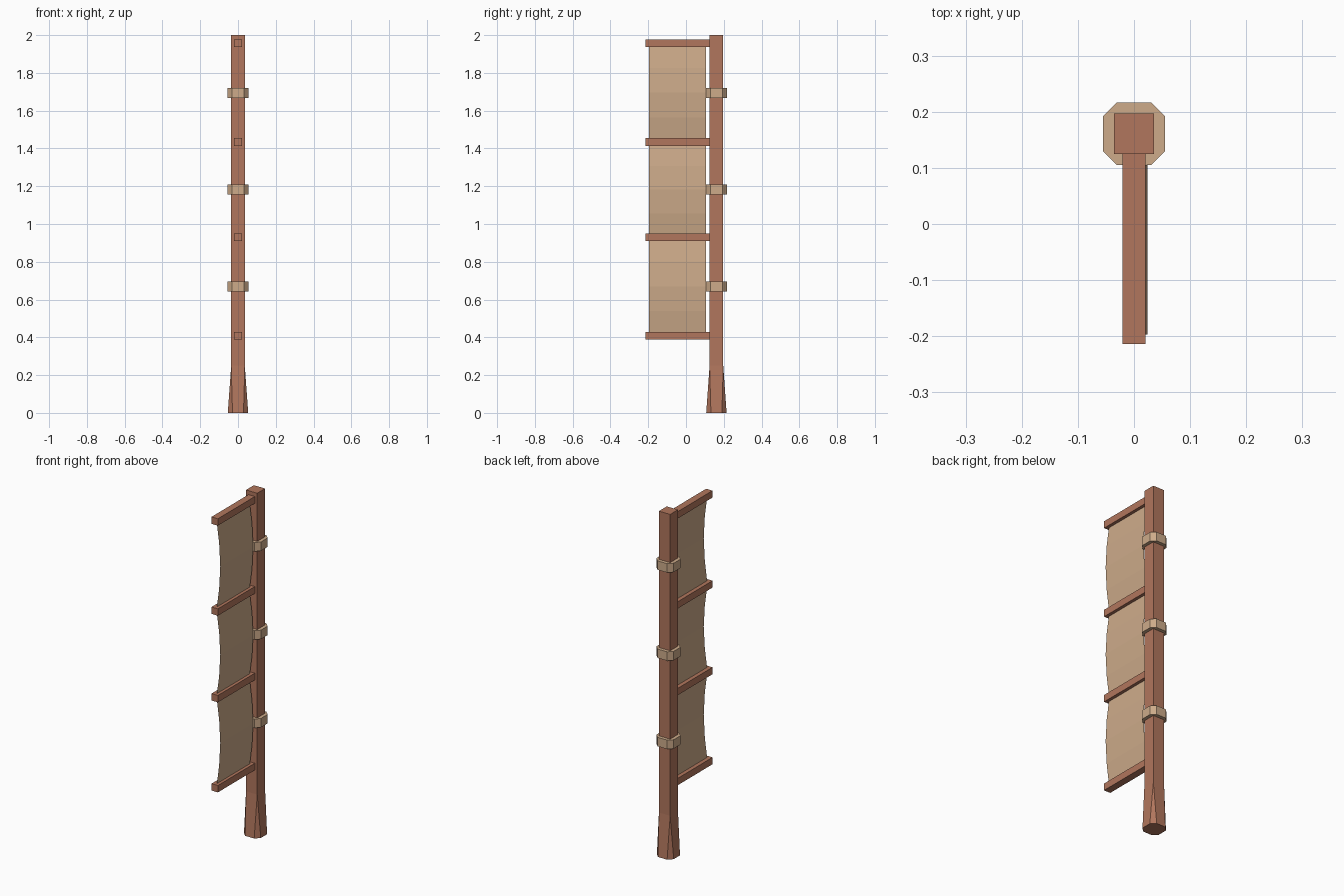
import bpy, bmesh, math

if "Cube" in bpy.data.objects:
    bpy.data.objects.remove(bpy.data.objects["Cube"])

POST_Y = 0.161


def material(name, rgb):
    m = bpy.data.materials.new(name)
    m.diffuse_color = (*rgb, 1)
    m.use_nodes = True
    m.node_tree.nodes["Principled BSDF"].inputs["Base Color"].default_value = m.diffuse_color
    return m


wood = material("brown wood", (0.44, 0.181, 0.109))
cloth = material("tan cloth", (0.61, 0.407, 0.254))


def add(name, bm, mat, recalc=True):
    if recalc:
        bmesh.ops.recalc_face_normals(bm, faces=bm.faces)
    me = bpy.data.meshes.new(name)
    bm.to_mesh(me)
    bm.free()
    me.materials.append(mat)
    ob = bpy.data.objects.new(name, me)
    bpy.context.collection.objects.link(ob)
    return ob


def octagon(bm, half, flat, z):
    pts = [(half, -flat), (half, flat), (flat, half), (-flat, half),
           (-half, flat), (-half, -flat), (-flat, -half), (flat, -half)]
    return [bm.verts.new((x, y + POST_Y, z)) for x, y in pts]


def square(bm, half, z):
    pts = [(half, half), (-half, half), (-half, -half), (half, -half)]
    return [bm.verts.new((x, y + POST_Y, z)) for x, y in pts]


# Square post flaring to an octagonal foot
bm = bmesh.new()
foot = octagon(bm, 0.054, 0.029, 0)
low, top = square(bm, 0.036, 0.25), square(bm, 0.036, 2.0)
bm.faces.new(foot)
bm.faces.new(top)
for i in range(4):
    j = (i + 1) % 4
    a, b, c = foot[2 * i + 1], foot[2 * i + 2 - 8], foot[2 * i + 3 - 8]
    bm.faces.new((a, b, low[i]))             # corner triangle
    bm.faces.new((b, c, low[j], low[i]))     # flat side
    bm.faces.new((low[i], low[j], top[j], top[i]))
add("post", bm, wood)

# Octagonal wrapped bands
for n, z in enumerate((0.669, 1.182, 1.694)):
    bm = bmesh.new()
    lo, hi = (octagon(bm, 0.0555, 0.031, z + d) for d in (-0.026, 0.026))
    bm.faces.new(lo)
    bm.faces.new(hi)
    for i in range(8):
        j = (i + 1) % 8
        bm.faces.new((lo[i], lo[j], hi[j], hi[i]))
    add(f"band_{n + 1}", bm, cloth)

# Horizontal rails
rails = (0.408, 0.931, 1.434, 1.957)
for n, z in enumerate(rails):
    bm = bmesh.new()
    bmesh.ops.create_cube(bm, size=1)
    for v in bm.verts:
        v.co = (v.co.x * 0.041, v.co.y * 0.343 - 0.0425, v.co.z * 0.04 + z)
    add(f"rail_{n + 1}", bm, wood)

# Banner sheet bulging sideways between the rails
SEG = 4
bm = bmesh.new()
rows = []
for z0, z1 in zip(rails, rails[1:]):
    for k in range(SEG):
        t = k / SEG
        rows.append((0.024 * math.sin(math.pi * t), z0 + (z1 - z0) * t))
rows.append((0, rails[-1]))
verts = [[bm.verts.new((x, y, z)) for y in (-0.197, 0.105)] for x, z in rows]
for (a, b), (c, d) in zip(verts, verts[1:]):
    bm.faces.new((a, b, d, c))
add("banner", bm, cloth, recalc=False)
